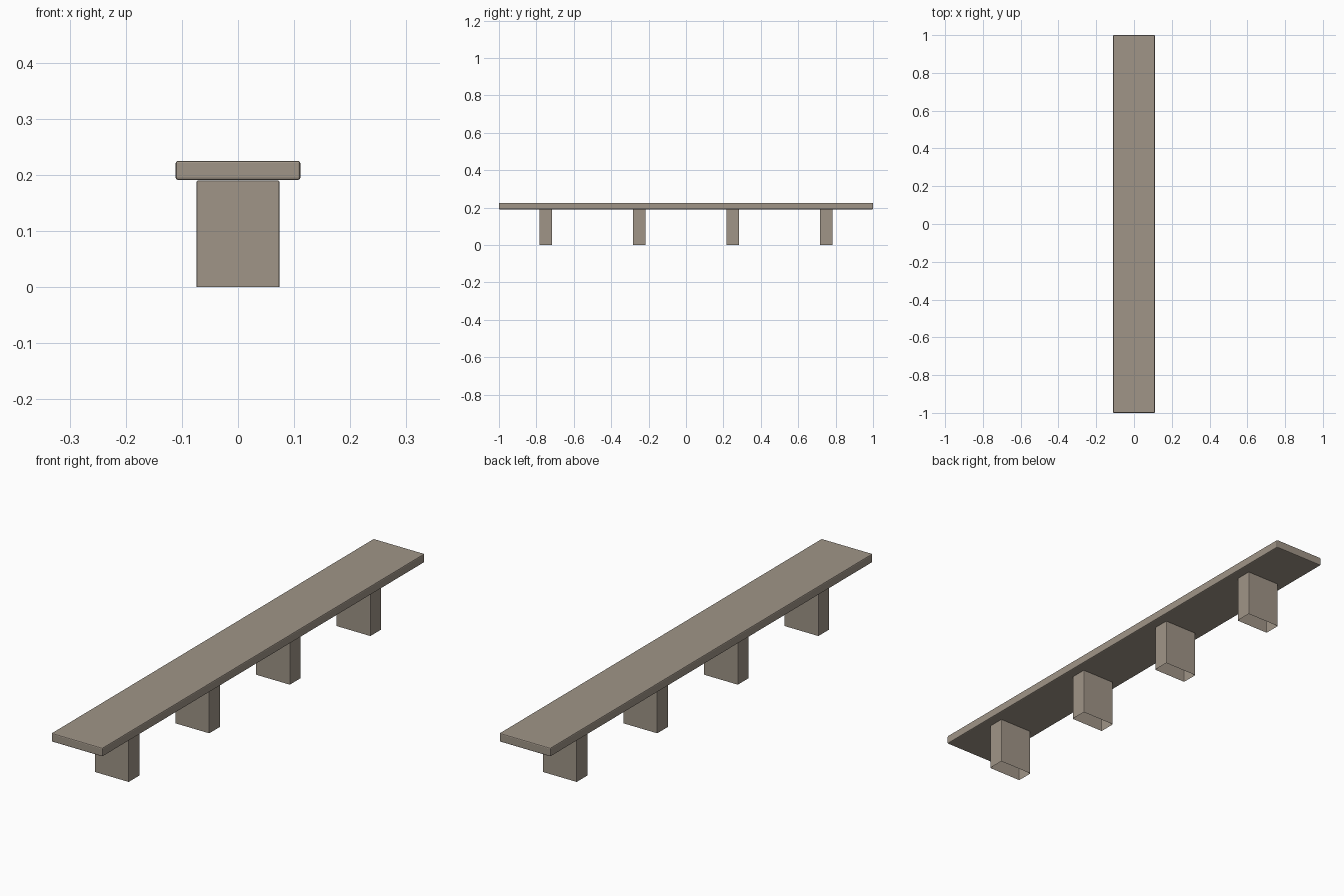
import bpy
import bmesh
from mathutils import Matrix, Vector

cube = bpy.data.objects.get("Cube")
if cube:
    bpy.data.objects.remove(cube, do_unlink=True)

# Single stone colour
stone = bpy.data.materials.new("warm_grey_stone")
stone.use_nodes = True
colour = (0.35, 0.30, 0.245, 1)
stone.diffuse_color = colour
stone.node_tree.nodes["Principled BSDF"].inputs["Base Color"].default_value = colour


def block(name, size, centre, bevel, open_bottom=False):
    """Box with softened edges, optionally hollow underneath."""
    bm = bmesh.new()
    bmesh.ops.create_cube(bm, size=1, matrix=Matrix.Diagonal((*size, 1)))
    if open_bottom:
        bottom = [f for f in bm.faces if f.normal.z < -0.9]
        bmesh.ops.delete(bm, geom=bottom, context='FACES_ONLY')
    edges = [e for e in bm.edges if not e.is_boundary]
    bmesh.ops.bevel(bm, geom=edges, offset=bevel, segments=2,
                    profile=0.5, affect='EDGES')
    mesh = bpy.data.meshes.new(name)
    bm.to_mesh(mesh)
    bm.free()
    mesh.materials.append(stone)
    obj = bpy.data.objects.new(name, mesh)
    obj.location = Vector(centre)
    bpy.context.collection.objects.link(obj)
    return obj


# Long seat slab
SEAT_BOTTOM, SEAT_TOP = 0.191, 0.225
block("seat", (0.222, 2.0, SEAT_TOP - SEAT_BOTTOM),
      (0, 0, (SEAT_BOTTOM + SEAT_TOP) / 2), 0.004)

# Four evenly spaced hollow legs
LEG_HEIGHT = 0.19
for i in range(4):
    block(f"leg_{i + 1}", (0.148, 0.068, LEG_HEIGHT),
          (0, -0.75 + 0.5 * i, LEG_HEIGHT / 2), 0.003, open_bottom=True)
